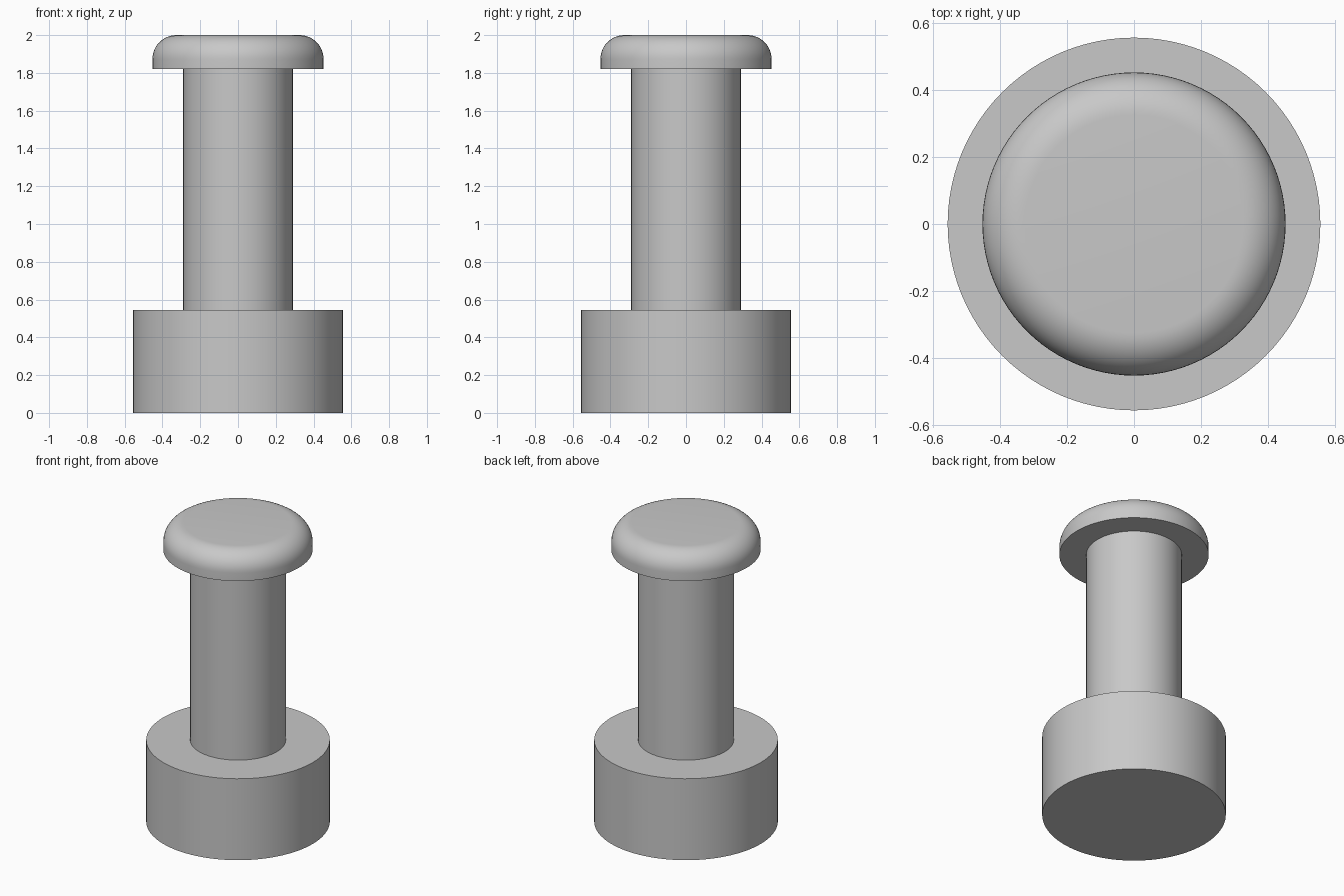
import bpy
import math

cube = bpy.data.objects.get("Cube")
if cube:
    bpy.data.objects.remove(cube, do_unlink=True)

# Plain grey finish
grey = bpy.data.materials.new("plain grey")
grey.use_nodes = True
colour = (0.58, 0.58, 0.58, 1.0)
grey.diffuse_color = colour
grey.node_tree.nodes["Principled BSDF"].inputs["Base Color"].default_value = colour


def disc(name, radius, bottom, top):
    """Upright round part between two heights."""
    bpy.ops.mesh.primitive_cylinder_add(
        vertices=96, radius=radius, depth=top - bottom,
        location=(0, 0, (bottom + top) / 2))
    part = bpy.context.object
    part.name = name
    part.data.materials.append(grey)
    return part


base = disc("base", 0.557, 0, 0.545)
shaft = disc("shaft", 0.29, 0.5, 1.86)
cap = disc("cap", 0.453, 1.82, 2.0)

# Round only the upper rim of the cap
weights = cap.data.attributes.new("bevel_weight_edge", "FLOAT", "EDGE")
for edge in cap.data.edges:
    on_top = all(cap.data.vertices[v].co.z > 0 for v in edge.vertices)
    weights.data[edge.index].value = 1.0 if on_top else 0.0
bevel = cap.modifiers.new("rounded rim", "BEVEL")
bevel.limit_method = "WEIGHT"
bevel.width = 0.127
bevel.segments = 12
bpy.ops.object.modifier_apply(modifier=bevel.name)

# Smooth walls with crisp rims
for part in (base, shaft, cap):
    bpy.ops.object.select_all(action="DESELECT")
    part.select_set(True)
    bpy.context.view_layer.objects.active = part
    bpy.ops.object.shade_smooth_by_angle(angle=math.radians(30))
